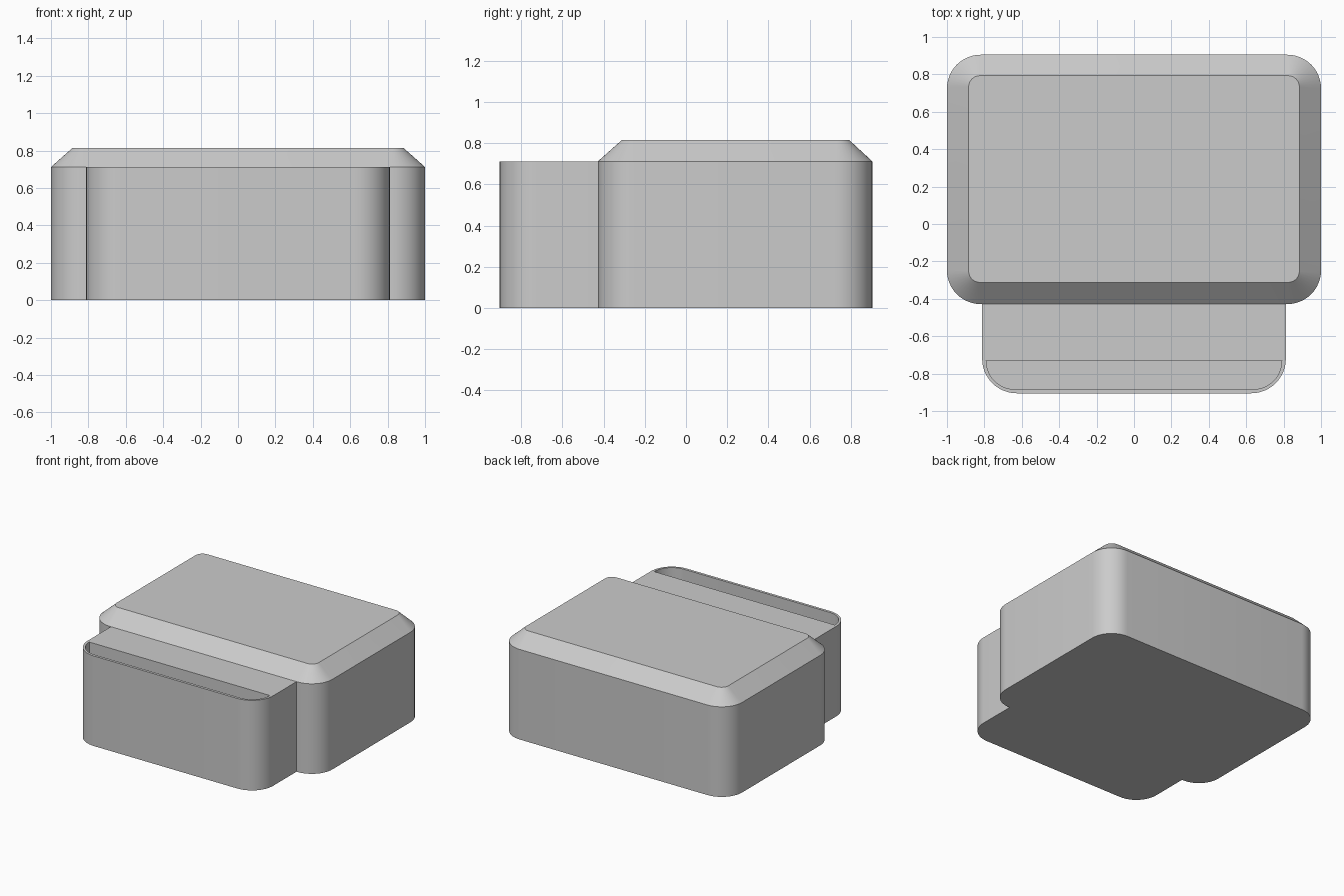
import bpy, bmesh
from math import cos, sin, radians

if "Cube" in bpy.data.objects:
    bpy.data.objects.remove(bpy.data.objects["Cube"])

SEG = 12


def arc(cx, cy, r, start):
    """Quarter circle, counter-clockwise from the start angle."""
    return [(cx + r * cos(radians(start + 90 * i / SEG)),
             cy + r * sin(radians(start + 90 * i / SEG))) for i in range(SEG + 1)]


def rounded_rect(hx, y0, y1, r):
    return (arc(-hx + r, y0 + r, r, 180) + arc(hx - r, y0 + r, r, 270)
            + arc(hx - r, y1 - r, r, 0) + arc(-hx + r, y1 - r, r, 90))


def front_tray(hx, y0, y1, r):
    """Square at the back, rounded at the two front corners."""
    return ([(-hx, y1)] + arc(-hx + r, y0 + r, r, 180)
            + arc(hx - r, y0 + r, r, 270) + [(hx, y1)])


def loft(name, sections, open_back=False):
    """Skin a stack of (outline, z) loops and cap both ends."""
    bm = bmesh.new()
    loops = [[bm.verts.new((x, y, z)) for x, y in pts] for pts, z in sections]
    n = len(loops[0])
    for k, (a, b) in enumerate(zip(loops, loops[1:])):
        for i in range(n):
            if open_back and k == 0 and i == n - 1:
                continue  # this side lies against the main body
            j = (i + 1) % n
            bm.faces.new((a[i], a[j], b[j], b[i]))
    bm.faces.new(loops[0][::-1])
    bm.faces.new(loops[-1])
    mesh = bpy.data.meshes.new(name)
    bm.to_mesh(mesh)
    bm.free()
    ob = bpy.data.objects.new(name, mesh)
    bpy.context.collection.objects.link(ob)
    bpy.ops.object.select_all(action='DESELECT')
    ob.select_set(True)
    bpy.context.view_layer.objects.active = ob
    bpy.ops.object.shade_smooth_by_angle(angle=radians(25))
    return ob


# Main body with a sloped rim around the flat lid
body = rounded_rect(1.0, -0.428, 0.905, 0.18)
lid = rounded_rect(0.884, -0.312, 0.793, 0.06)
loft("main_body", [(body, 0), (body, 0.712), (lid, 0.815)])

# Lower front box with a deep narrow slot behind its thin front wall
box = front_tray(0.812, -0.905, -0.428, 0.185)
slot = front_tray(0.79, -0.884, -0.73, 0.153)
loft("front_box", [(box, 0), (box, 0.712), (slot, 0.712), (slot, 0.03)],
     open_back=True)
